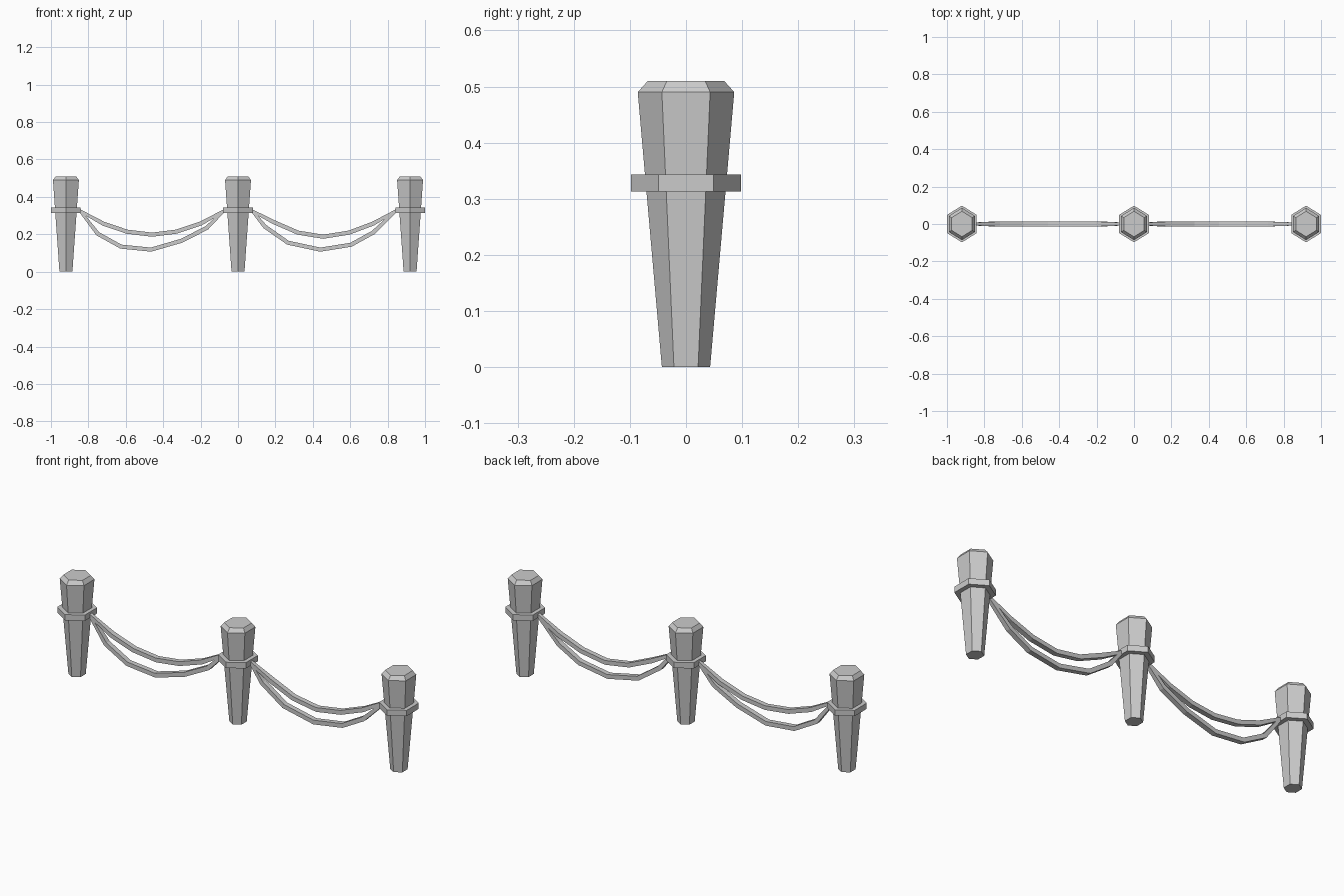
import bpy, bmesh, math
from mathutils import Vector

cube = bpy.data.objects.get("Cube")
if cube:
    bpy.data.objects.remove(cube, do_unlink=True)

stone = bpy.data.materials.new("plain grey")
GREY = (0.6, 0.6, 0.6, 1)
stone.diffuse_color = GREY
stone.use_nodes = True
stone.node_tree.nodes["Principled BSDF"].inputs["Base Color"].default_value = GREY

SQUASH = 0.93  # posts are slightly narrower along the fence


def loft(name, rings):
    """Skin a closed, flat-shaded solid through matching rings of points."""
    bm = bmesh.new()
    loops = [[bm.verts.new(p) for p in ring] for ring in rings]
    for a, b in zip(loops, loops[1:]):
        n = len(a)
        for i in range(n):
            j = (i + 1) % n
            bm.faces.new((a[i], a[j], b[j], b[i]))
    bm.faces.new(loops[0][::-1])
    bm.faces.new(loops[-1])
    bmesh.ops.recalc_face_normals(bm, faces=bm.faces)
    mesh = bpy.data.meshes.new(name)
    bm.to_mesh(mesh)
    bm.free()
    mesh.materials.append(stone)
    obj = bpy.data.objects.new(name, mesh)
    bpy.context.collection.objects.link(obj)
    return obj


def hexagon(x, radius, z):
    angles = [math.radians(30 + 60 * i) for i in range(6)]
    return [(x + SQUASH * radius * math.cos(a), radius * math.sin(a), z) for a in angles]


def rope(name, path, half_width=0.013, half_height=0.011):
    """Sweep a rectangular section along a path of (x, z) points, thin at both ends."""
    pts = [Vector((x, 0, z)) for x, z in path]
    rings = []
    for i, p in enumerate(pts):
        last = len(pts) - 1
        tangent = (pts[min(i + 1, last)] - pts[max(i - 1, 0)]).normalized()
        side = Vector((0, 1, 0))
        up = tangent.cross(side)
        taper = 0.65 if i in (0, last) else 1
        w, h = side * half_width * taper, up * half_height * taper
        rings.append([p + w + h, p - w + h, p - w - h, p + w - h])
    loft(name, rings)


# Posts with chamfered caps, each wearing a collar
for side, x in (("right", -0.92), ("middle", 0), ("left", 0.92)):
    profile = ((0.043, 0), (0.086, 0.49), (0.068, 0.51))
    loft(side + "_post", [hexagon(x, r, z) for r, z in profile])
    loft(side + "_collar", [hexagon(x, 0.098, z) for z in (0.313, 0.343)])

# Sagging ropes, two per span, hung from the collars
END = 0.326
rope("right_upper_rope", [(-0.845, END), (-0.72, 0.257), (-0.594, 0.214), (-0.46, 0.198),
                          (-0.33, 0.214), (-0.2, 0.257), (-0.075, END)])
rope("right_lower_rope", [(-0.845, END), (-0.75, 0.203), (-0.626, 0.134), (-0.465, 0.118),
                          (-0.3, 0.166), (-0.166, 0.235), (-0.075, END)])
rope("left_upper_rope", [(0.075, END), (0.187, 0.267), (0.32, 0.209), (0.455, 0.187),
                         (0.594, 0.209), (0.722, 0.257), (0.845, END)])
rope("left_lower_rope", [(0.075, END), (0.144, 0.241), (0.267, 0.155), (0.44, 0.118),
                         (0.604, 0.144), (0.722, 0.209), (0.845, END)])
